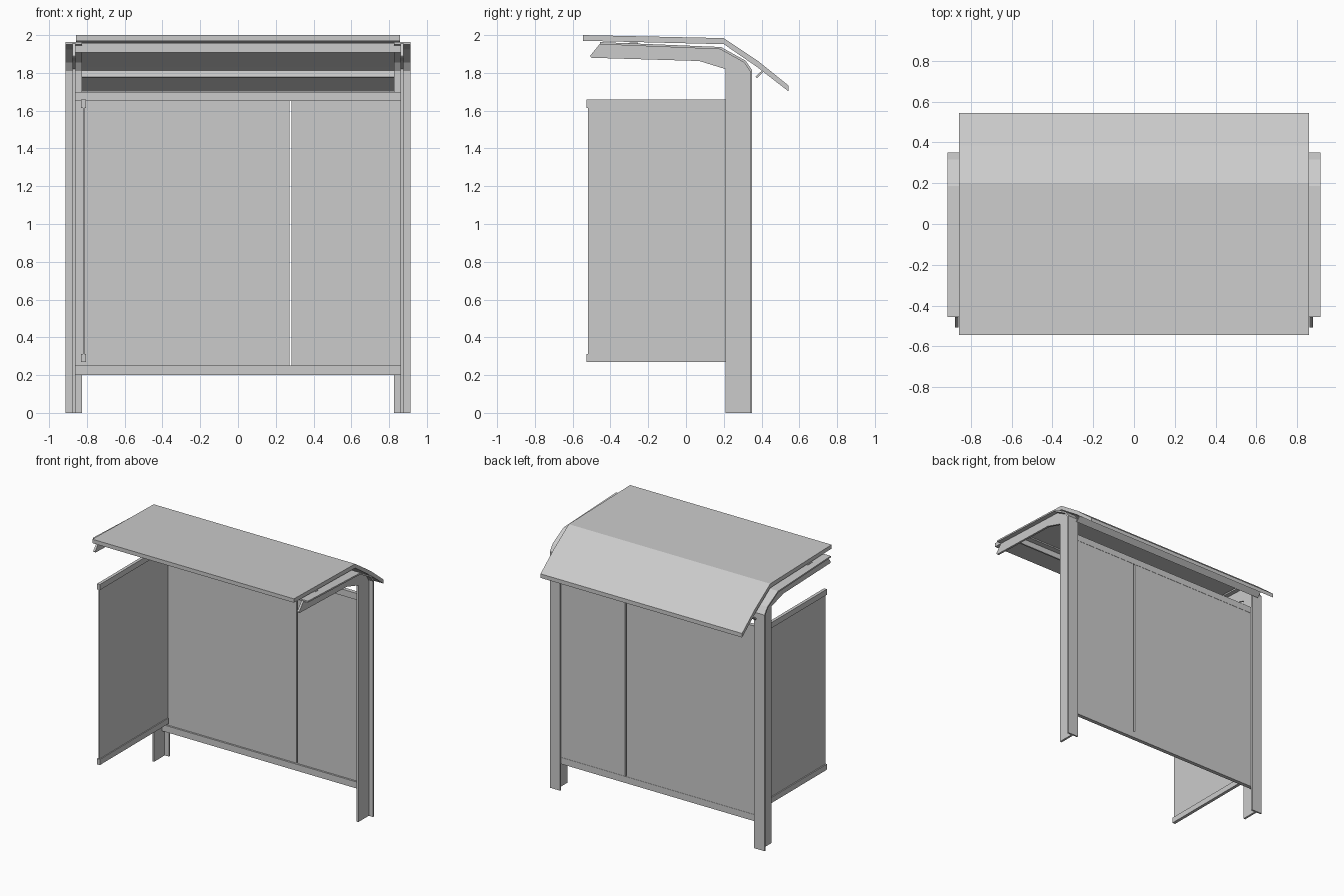
import bpy, bmesh
from mathutils import Vector

if "Cube" in bpy.data.objects:
    bpy.data.objects.remove(bpy.data.objects["Cube"])


def prism(name, profile, x0, x1):
    """Extrude a (y, z) outline along x."""
    bm = bmesh.new()
    face = bm.faces.new([bm.verts.new((x0, y, z)) for y, z in profile])
    new = bmesh.ops.extrude_face_region(bm, geom=[face])["geom"]
    verts = [v for v in new if isinstance(v, bmesh.types.BMVert)]
    bmesh.ops.translate(bm, verts=verts, vec=(x1 - x0, 0, 0))
    bmesh.ops.recalc_face_normals(bm, faces=bm.faces)
    me = bpy.data.meshes.new(name)
    bm.to_mesh(me)
    bm.free()
    ob = bpy.data.objects.new(name, me)
    bpy.context.collection.objects.link(ob)
    return ob


def box(name, x0, x1, y0, y1, z0, z1):
    return prism(name, [(y0, z0), (y1, z0), (y1, z1), (y0, z1)], x0, x1)


def bar(name, a, b, t, x0, x1):
    """Flat bar whose section runs from a to b, t thick."""
    a, b = Vector(a), Vector(b)
    d = (b - a).normalized() * t
    n = Vector((-d.y, d.x))
    return prism(name, [a, b, b + n, a + n], x0, x1)


# Folded roof sheet
prism("roof", [(-0.545, 2.0), (0.2, 1.984), (0.385, 1.86), (0.543, 1.733),
               (0.543, 1.702), (0.375, 1.832), (0.2, 1.952), (-0.545, 1.97)],
      -0.857, 0.857)

# T-section posts that bend forward into roof arms
outer = [(0.35, 0), (0.35, 1.815), (0.315, 1.865), (0.185, 1.937), (-0.455, 1.963)]
inner = [(-0.455, 1.951), (0.181, 1.925), (0.307, 1.855), (0.338, 1.81), (0.338, 0)]
web = [(0.21, 0), (0.21, 1.82), (0.07, 1.863), (-0.5, 1.88), (-0.508, 1.89),
       (-0.455, 1.955)] + inner[1:]
for side, s in (("left", -1), ("right", 1)):
    prism(side + "_post_flange", outer + inner, s * 0.825, s * 0.913)
    prism(side + "_post_web", web, s * 0.86, s * 0.876)

# Roof purlins
box("front_purlin", -0.86, 0.86, -0.31, -0.298, 1.907, 1.958)
box("front_purlin_lip", -0.86, 0.86, -0.298, -0.255, 1.95, 1.96)
bar("rear_purlin", (0.405, 1.815), (0.368, 1.779), 0.01, -0.856, 0.856)

# Back wall: two panels with a gap, held by rails
box("back_panel_wide", -0.86, 0.272, 0.32, 0.334, 0.205, 1.697)
box("back_panel_narrow", 0.283, 0.86, 0.32, 0.334, 0.205, 1.697)
for name, z in (("back_rail_bottom", 0.2), ("back_rail_top", 1.65)):
    box(name, -0.86, 0.86, 0.306, 0.336, z, z + 0.05)

# Side screen on the left with edge rails
box("side_panel", -0.821, -0.813, -0.52, 0.308, 0.28, 1.65)
for name, z in (("side_rail_bottom", 0.27), ("side_rail_top", 1.615)):
    box(name, -0.83, -0.806, -0.527, 0.308, z, z + 0.043)
